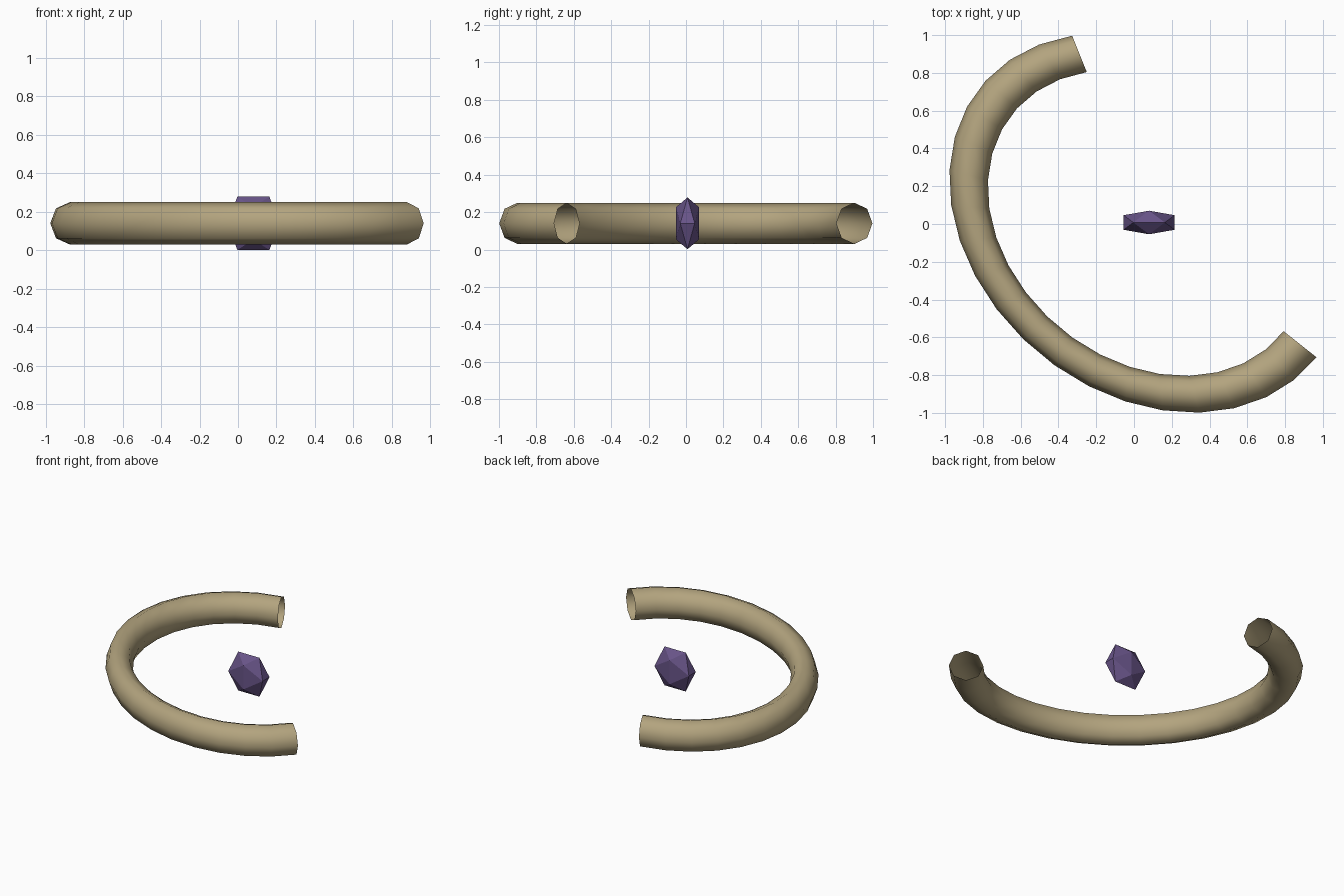
import bpy, bmesh
from math import sin, cos, tau, radians
from mathutils import Vector

if "Cube" in bpy.data.objects:
    bpy.data.objects.remove(bpy.data.objects["Cube"])


def finish(name, bm, color, smooth):
    bmesh.ops.recalc_face_normals(bm, faces=bm.faces[:])
    mesh = bpy.data.meshes.new(name)
    for f in bm.faces:
        f.smooth = smooth
    bm.to_mesh(mesh)
    bm.free()
    mat = bpy.data.materials.new(name + "_colour")
    mat.diffuse_color = color
    mat.use_nodes = True
    mat.node_tree.nodes["Principled BSDF"].inputs["Base Color"].default_value = mat.diffuse_color
    mesh.materials.append(mat)
    obj = bpy.data.objects.new(name, mesh)
    bpy.context.collection.objects.link(obj)
    return obj


# open ring: 216 degree arc of an eight-sided torus, stretched diagonally
CENTRE = Vector((0.072, 0.005, 0.14))
MID_AXIS = Vector((-0.80, -0.455, 0))
END_AXIS = Vector((0.68, -0.895, 0))
STEPS, SIDES = 20, 8
MAJOR, MINOR, HEIGHT = 0.903, 0.097, 0.11

bm = bmesh.new()
rings = []
for i in range(STEPS + 1):
    a = radians(-108 + 216 * i / STEPS)
    out = MID_AXIS * cos(a) + END_AXIS * sin(a)
    ring = []
    for j in range(SIDES):
        b = tau * j / SIDES
        p = CENTRE + out * (MAJOR + MINOR * cos(b))
        p.z += HEIGHT * sin(b)
        ring.append(bm.verts.new(p))
    rings.append(ring)
for r0, r1 in zip(rings, rings[1:]):
    for j in range(SIDES):
        k = (j + 1) % SIDES
        bm.faces.new((r0[j], r1[j], r1[k], r0[k]))
finish("open_ring", bm, (0.45, 0.37, 0.21, 1), True)

# gem: flattened icosahedron from three crossed golden rectangles
PHI = 1.618
bm = bmesh.new()
for s in (-1, 1):
    for t in (-1, 1):
        for x, y, z in ((s, 0, t * PHI), (s * PHI, t, 0), (0, s * PHI, t)):
            bm.verts.new((0.08 + x * 0.0835, 0.008 + y * 0.0385, 0.14 + z * 0.0855))
bmesh.ops.convex_hull(bm, input=bm.verts[:])
finish("gem", bm, (0.14, 0.09, 0.25, 1), False)
